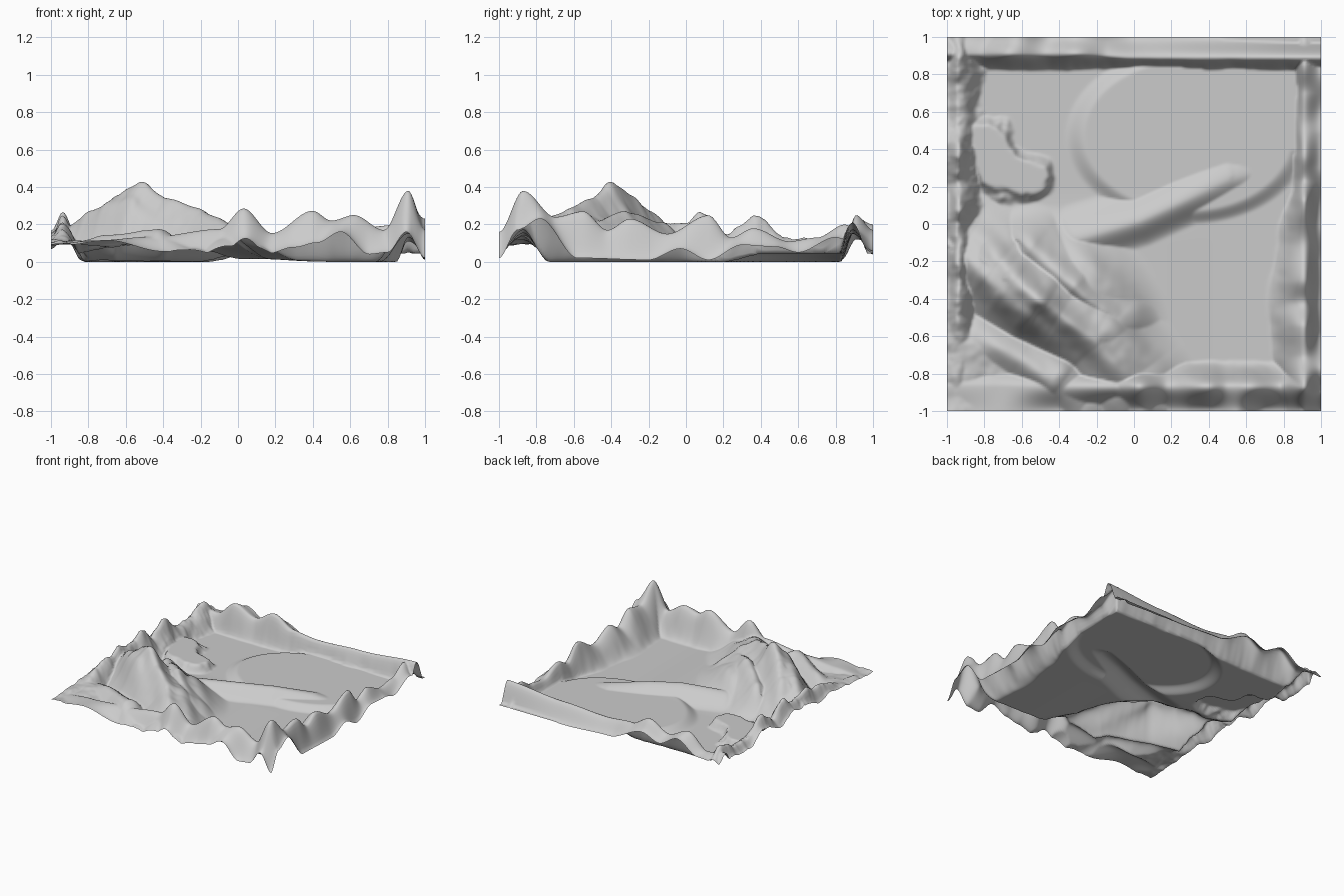
import bpy, bmesh, math
from mathutils import noise, Vector

if "Cube" in bpy.data.objects:
    bpy.data.objects.remove(bpy.data.objects["Cube"])

N = 190  # grid cells per side


def ease(t):
    t = max(0.0, min(1.0, t))
    return t * t * (3 - 2 * t)


def profile(pts, t):
    """Smoothly interpolated value along a list of (position, height)."""
    if t <= pts[0][0]:
        return pts[0][1]
    for (a, za), (b, zb) in zip(pts, pts[1:]):
        if t <= b:
            return za + (zb - za) * ease((t - a) / (b - a))
    return pts[-1][1]


def wall(d, crest_at, foot_at, edge, crest):
    """Rim cross-section: d is the distance in from the border."""
    if d < crest_at:
        return edge + (crest - edge) * ease(d / crest_at)
    return crest * (1 - ease((d - crest_at) / (foot_at - crest_at)))


def ridge(x, y, path, width_l, width_r, flat=0.0):
    """Height of a ridge along (x, y, z) points, with different side widths."""
    best = 0.0
    for (ax, ay, az), (bx, by, bz) in zip(path, path[1:]):
        dx, dy = bx - ax, by - ay
        t = max(0, min(1, ((x - ax) * dx + (y - ay) * dy) / (dx * dx + dy * dy)))
        px, py = x - ax - t * dx, y - ay - t * dy
        w = width_l if dx * py - dy * px > 0 else width_r
        d = max(0, math.hypot(px, py) - flat)
        best = max(best, (az + (bz - az) * t) * (1 - ease(d / w)))
    return best


def rough(x, y, scale, seed=0.0):
    return noise.fractal(Vector((x * scale, y * scale, seed)), 1.1, 2.1, 3)


# Border edge and crest heights for the four rims
S_EDGE = [(-1, .06), (-.7, .1), (-.4, .04), (-.1, .02), (.04, .11), (.16, .03),
          (.3, .07), (.42, .1), (.55, .16), (.7, .04), (.8, .05), (.9, .16), (1, .02)]
S_CREST = [(-1, .08), (-.75, .1), (-.45, .12), (-.1, .16), (.03, .27), (.18, .14), (.4, .27),
           (.5, .22), (.62, .25), (.78, .17), (.91, .38), (1, .18)]
E_EDGE = [(-1, .02), (-.9, .17), (-.78, .23), (-.58, .02), (-.2, .01), (-.03, .07), (.12, .01),
          (.3, .09), (.48, .08), (.6, .05), (.8, .13), (1, 0)]
E_CREST = [(-1, .14), (-.87, .38), (-.7, .24), (-.55, .27), (-.42, .17), (-.3, .23), (-.1, .15),
           (.12, .25), (.24, .13), (.36, .18), (.55, .11), (.7, .13), (.85, .2), (1, .05)]
E_FOOT = [(-1, .24), (-.4, .29), (-.1, .24), (.2, .17), (.8, .16)]
B_EDGE = [(-1, .09), (-.8, .1), (-.62, .2), (-.45, .12), (-.3, .17), (0, .06), (.4, .04), (1, 0)]
B_CREST = [(-1, .15), (-.83, .12), (-.66, .24), (-.48, .17), (-.31, .25), (-.14, .17), (.1, .15),
           (.5, .17), (1, .21)]
W_EDGE = [(-1, .06), (-.5, .11), (-.2, .09), (0, .15), (.2, .1), (.4, .16), (.6, .07), (1, .09)]
W_CREST = [(-1, .07), (-.7, .1), (-.5, .16), (-.15, .22), (0, .18), (.1, .23), (.22, .15),
           (.37, .23), (.52, .14), (.7, .14), (.9, .19), (1, .12)]

MAIN_RIDGE = [(-.92, -.16, .16), (-.75, -.25, .27), (-.65, -.33, .33), (-.53, -.42, .37),
              (-.4, -.5, .30), (-.2, -.6, .27), (-.02, -.84, .16)]
SPUR = [(-.55, -.15, .19), (-.32, -.33, .24), (-.1, -.52, .18)]
FOOT_RIDGE = [(-.85, -.62, .10), (-.6, -.72, .13), (-.42, -.82, .17), (-.25, -.95, .06)]
PENINSULA = [(-.3, -.08, .08), (.03, .02, .10), (.25, .12, .10), (.5, .24, .07), (.65, .28, .04)]
MESA = [(-.79, .44, .055), (-.74, .32, .055), (-.58, .25, .055)]


def height(x, y):
    # Low valley floor, raised oval flat in the north-east
    oval = math.hypot((x - .29) / .57, (y - .47) / .41)
    z = .015 * ease((.5 - x) / .4) * ease((.2 - y) / .3) + .004
    flat = .045 * (1 - ease((oval - .96) / .2))
    if x > .3 and y > .3:
        flat = max(flat, .045 * ease((x - .3) / .2) * ease((y - .3) / .1))
    # Rims
    wob = .025 * rough(x, y, 4.0, 3.0)
    west_wob = .05 * rough(x, y, 7.0, 8.0)
    west_var = 1 + .2 * rough(x, y, 8.0, 4.0)
    b_crest = .09 + .02 * ease((x + .3) / .3)
    rims = max(
        wall(y + 1, .13, .27 + wob, profile(S_EDGE, x), profile(S_CREST, x)),
        wall(1 - x, .09, profile(E_FOOT, y) + wob, profile(E_EDGE, y), profile(E_CREST, y)),
        wall(1 - y, b_crest, .19 + .02 * x + wob, profile(B_EDGE, x), profile(B_CREST, x)),
        wall(x + 1, .06, .20 + west_wob, profile(W_EDGE, y), profile(W_CREST, y)) * west_var)
    # South-west massif with diagonal ribs and a rounded north-east shoulder
    across = (x + y) * .7071
    rib = math.sin(across * 38 + 1.5 * rough(x, y, 2.0, 1.0))
    mass = max(ridge(x, y, MAIN_RIDGE, .36, .3), ridge(x, y, SPUR, .27, .22),
               ridge(x, y, FOOT_RIDGE, .2, .2))
    dome = .21 * (1 - ease(math.hypot((x - y - .08) * .7071 / .54, (x + y + .62) * .7071 / .36)))
    mass = max(mass, dome)
    mass += mass * (.05 * rib + .08 * rough(x, y, 4.0, 5.0))
    foot = .08 * ease((-.45 - x) / .3) * ease((-.4 - y) / .25)
    foot *= 1 + .3 * rough(x, y, 5.0, 6.0)
    # Peninsula: gentle to the north, steeper to the south
    pen = ridge(x, y, PENINSULA, .2, .15)
    # Small low western mesa with a ragged lip
    mesa = ridge(x, y, MESA, .07, .07, .09 + .04 * rough(x, y, 6.0, 2.0))
    mesa += .25 * mesa * (1 - abs(2 * mesa / .055 - 1.7))
    return z + max(rims, mass, foot, pen, mesa, flat)


# Terrain sheet
bm = bmesh.new()
bmesh.ops.create_grid(bm, x_segments=N, y_segments=N, size=1)
for v in bm.verts:
    v.co.z = height(v.co.x, v.co.y)
low = min(v.co.z for v in bm.verts)
for v in bm.verts:
    v.co.z -= low
for f in bm.faces:
    f.smooth = True
mesh = bpy.data.meshes.new("terrain")
bm.to_mesh(mesh)
bm.free()
bpy.context.collection.objects.link(bpy.data.objects.new("terrain", mesh))
